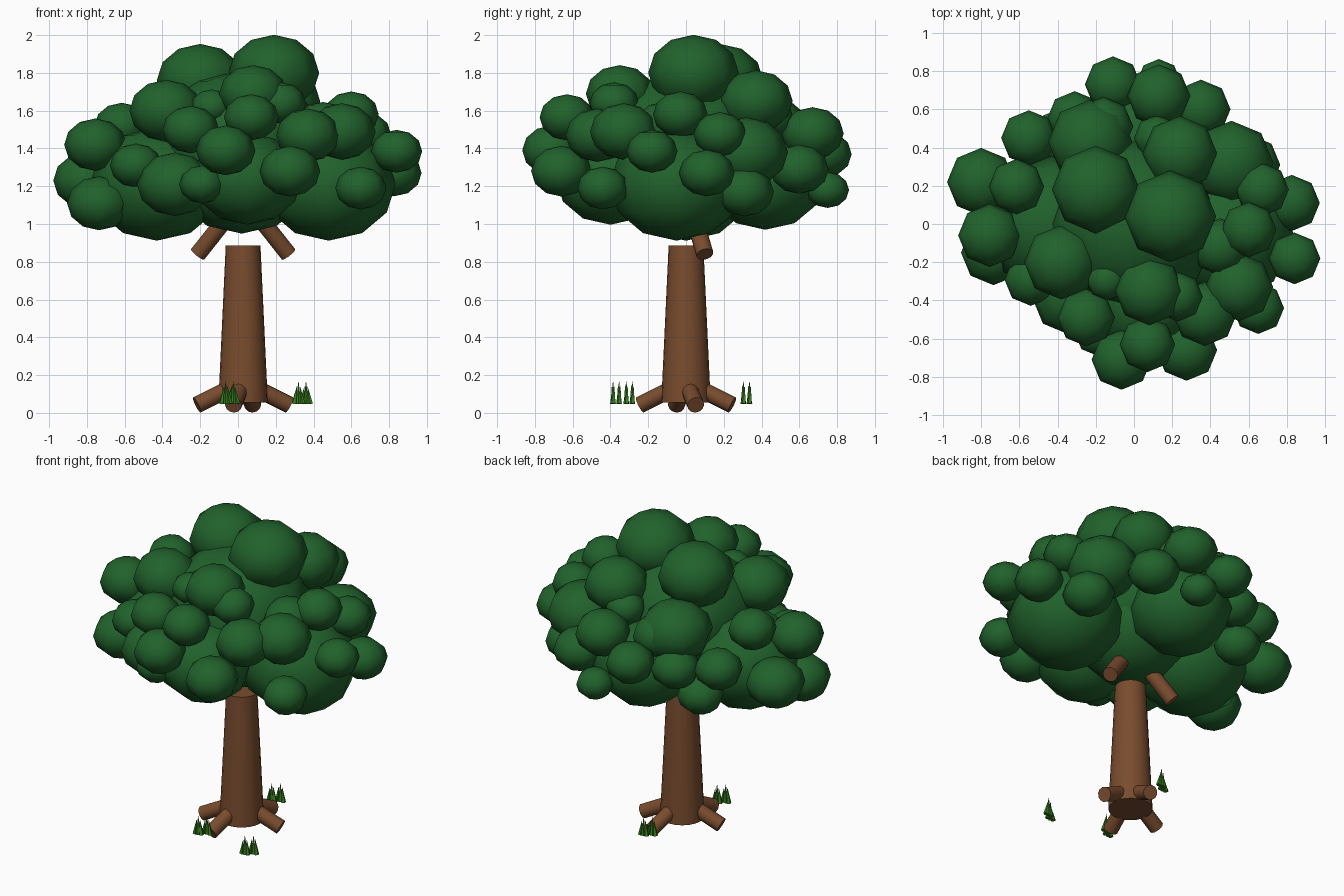
import bpy, bmesh, math
from mathutils import Vector, Matrix


def material(name, rgb):
    m = bpy.data.materials.new(name)
    m.diffuse_color = (*rgb, 1)
    return m


LEAF = material("leaf green", (0.015, 0.122, 0.025))
BARK = material("bark brown", (0.19, 0.072, 0.027))
GRASS = material("grass green", (0.04, 0.22, 0.014))


def finish(name, bm, mat, angle=None):
    mesh = bpy.data.meshes.new(name)
    bm.to_mesh(mesh)
    bm.free()
    mesh.materials.append(mat)
    ob = bpy.data.objects.new(name, mesh)
    bpy.context.collection.objects.link(ob)
    bpy.ops.object.select_all(action='DESELECT')
    ob.select_set(True)
    bpy.context.view_layer.objects.active = ob
    if angle:
        bpy.ops.object.shade_smooth_by_angle(angle=math.radians(angle))
    else:
        bpy.ops.object.shade_smooth()
    return ob


def rod(bm, a, b, r1, r2, sides):
    """Cylinder or cone from point a to point b."""
    a, b = Vector(a), Vector(b)
    d = b - a
    rot = d.to_track_quat('Z', 'Y').to_matrix().to_4x4()
    bmesh.ops.create_cone(bm, cap_ends=True, segments=sides, radius1=r1, radius2=r2,
                          depth=d.length, matrix=Matrix.Translation((a + b) / 2) @ rot)


def blobs(name, items):
    """Group of flattened eight-sided leaf balls: x, y, z, radius."""
    bm = bmesh.new()
    for x, y, z, r in items:
        bmesh.ops.create_uvsphere(
            bm, u_segments=8, v_segments=6, radius=r,
            matrix=Matrix.Translation((x, y, z)) @ Matrix.Diagonal((1, 1, 0.84, 1)))
    finish(name, bm, LEAF)


# Trunk
CX = 0.027
bm = bmesh.new()
rod(bm, (CX, 0, 0.055), (CX, 0, 0.885), 0.131, 0.092, 20)
finish("trunk", bm, BARK, 40)

# Four roots sloping down and outwards
for i, deg in enumerate((12, 78, 192, 258)):
    t = math.radians(deg)
    c, s = math.cos(t), math.sin(t)
    bm = bmesh.new()
    rod(bm, (CX + 0.06 * c, 0.06 * s, 0.135), (CX + 0.25 * c, 0.25 * s, 0.042), 0.045, 0.045, 12)
    finish("root_%d" % (i + 1), bm, BARK, 40)

# Two branch stubs reaching up into the leaves
for side, label in ((-1, "left"), (1, "right")):
    bm = bmesh.new()
    rod(bm, (CX + side * 0.24, 0.10, 0.84), (CX + side * 0.07, 0.037, 1.055), 0.046, 0.046, 12)
    finish("branch_" + label, bm, BARK, 40)

# Large inner leaf masses
blobs("canopy_core", [
    (0.48, -0.05, 1.21, 0.355), (-0.43, 0.0, 1.21, 0.355), (0.05, -0.40, 1.24, 0.29),
    (0.0, 0.42, 1.23, 0.31), (0.0, 0.0, 1.43, 0.45), (0.02, 0.0, 1.26, 0.37)])

# Crown balls
blobs("canopy_top", [
    (0.19, 0.04, 1.80, 0.24), (-0.20, 0.18, 1.76, 0.23), (0.24, 0.37, 1.65, 0.195),
    (-0.38, -0.20, 1.60, 0.195), (-0.23, 0.43, 1.50, 0.22), (0.08, -0.35, 1.69, 0.18),
    (-0.14, -0.29, 1.62, 0.11), (0.23, -0.38, 1.64, 0.13), (0.45, -0.12, 1.52, 0.15),
    (0.12, 0.45, 1.56, 0.12), (-0.16, 0.51, 1.48, 0.155)])

# Front balls
blobs("canopy_front", [
    (-0.25, -0.49, 1.50, 0.15), (0.37, -0.47, 1.47, 0.168), (0.07, -0.63, 1.565, 0.145),
    (-0.065, -0.71, 1.39, 0.157), (0.275, -0.66, 1.28, 0.16), (-0.19, -0.57, 1.21, 0.12),
    (-0.335, -0.38, 1.21, 0.20)])

# Right balls
blobs("canopy_right", [
    (0.55, -0.33, 1.49, 0.178), (0.60, -0.03, 1.58, 0.145), (0.84, -0.18, 1.385, 0.135),
    (0.825, 0.11, 1.27, 0.147), (0.65, -0.44, 1.19, 0.135), (0.67, 0.18, 1.475, 0.14),
    (0.51, 0.32, 1.38, 0.22), (0.61, 0.31, 1.17, 0.155)])

# Back balls
blobs("canopy_back", [
    (0.35, 0.60, 1.29, 0.155), (0.13, 0.67, 1.48, 0.165), (-0.11, 0.73, 1.37, 0.147),
    (0.13, 0.75, 1.18, 0.113), (-0.55, 0.45, 1.34, 0.145), (-0.31, 0.55, 1.32, 0.145),
    (-0.42, 0.45, 1.14, 0.14)])

# Left balls
blobs("canopy_left", [
    (-0.615, 0.195, 1.52, 0.145), (-0.80, 0.22, 1.23, 0.178), (-0.755, -0.06, 1.42, 0.165),
    (-0.735, -0.15, 1.11, 0.17), (-0.54, -0.29, 1.31, 0.138)])

# Three tufts of grass, each with two small fans of pointed blades
for n, (gx, gy) in enumerate([(-0.045, -0.30), (0.34, -0.37), (0.05, 0.32)]):
    bm = bmesh.new()
    for side in (-1, 1):
        for k in (-1, 0, 1):
            bx, by = gx + side * 0.02 + k * 0.022, gy + side * 0.016
            rod(bm, (bx, by, 0.048), (bx - k * 0.014, by + k * 0.006, 0.165 - 0.025 * abs(k)),
                0.0155, 0.001, 5)
    finish("grass_tuft_%d" % (n + 1), bm, GRASS, 30)
